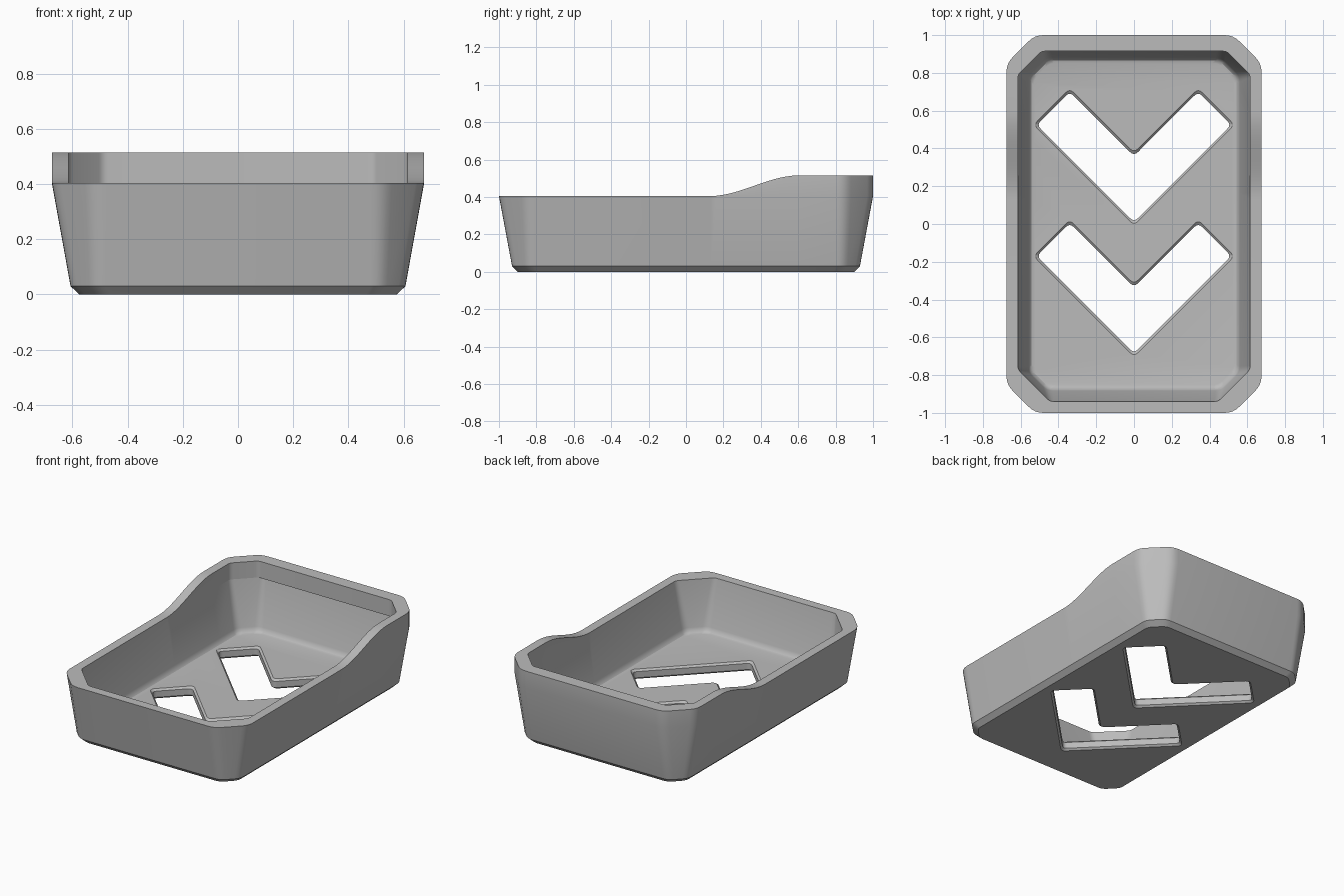
import bpy, bmesh, math
from mathutils import Vector

if "Cube" in bpy.data.objects:
    bpy.data.objects.remove(bpy.data.objects["Cube"], do_unlink=True)

RIM, RISE, FLOOR = 0.405, 0.11, 0.065

grey = bpy.data.materials.new("light grey")
grey.use_nodes = True
grey.diffuse_color = (0.5, 0.5, 0.5, 1)
grey.node_tree.nodes["Principled BSDF"].inputs["Base Color"].default_value = (0.5, 0.5, 0.5, 1)


def round_corners(points, d, steps=4):
    """Replace each corner by a short curve reaching d along both edges."""
    out = []
    for i, p in enumerate(points):
        a = p + (points[i - 1] - p).normalized() * d
        b = p + (points[(i + 1) % len(points)] - p).normalized() * d
        for k in range(steps + 1):
            t = k / steps
            out.append(a * (1 - t) ** 2 + p * 2 * t * (1 - t) + b * t * t)
    return out


def rise(y):
    t = min(max((y - 0.13) / 0.47, 0), 1)
    return RISE * t * t * (3 - 2 * t)


def tray_ring(hx, front, back, cut_f, cut_b, d, z, raised=False):
    """Cut-corner rectangle, with extra points along the sides for the sweep."""
    half = [Vector(p) for p in ((hx - cut_f, front), (hx, front + cut_f),
                                (hx, back - cut_b), (hx - cut_b, back))]
    mirrored = [Vector((-p.x, p.y)) for p in reversed(half)]
    pts = round_corners(half + mirrored, d)
    side = [Vector((hx, 0.13 + 0.47 * i / 14)) for i in range(15)]
    n = len(pts) // 4
    pts = (pts[:n] + side + pts[n:3 * n]
           + [Vector((-p.x, p.y)) for p in reversed(side)] + pts[3 * n:])
    return [(p.x, p.y, z + (rise(p.y) if raised else 0)) for p in pts]


def loft(name, rings):
    """Closed solid skinned through a list of equal rings."""
    bm = bmesh.new()
    loops = [[bm.verts.new(p) for p in ring] for ring in rings]
    for a, b in zip(loops, loops[1:]):
        for i in range(len(a)):
            j = (i + 1) % len(a)
            bm.faces.new((a[i], a[j], b[j], b[i]))
    bm.faces.new(loops[0])
    bm.faces.new(loops[-1])
    bmesh.ops.remove_doubles(bm, verts=bm.verts, dist=1e-5)
    bmesh.ops.recalc_face_normals(bm, faces=bm.faces)
    mesh = bpy.data.meshes.new(name)
    bm.to_mesh(mesh)
    bm.free()
    mesh.materials.append(grey)
    obj = bpy.data.objects.new(name, mesh)
    bpy.context.collection.objects.link(obj)
    return obj


# Tray shell: outer wall, rim, back lip, cavity wall, floor fillet
tray = loft("tray", [
    tray_ring(0.575, -0.90, 0.90, 0.08, 0.08, 0.03, 0),
    tray_ring(0.607, -0.93, 0.93, 0.09, 0.09, 0.035, 0.03),
    tray_ring(0.675, -1, 1, 0.15, 0.15, 0.045, RIM),
    tray_ring(0.675, -1, 1, 0.15, 0.15, 0.045, RIM, True),
    tray_ring(0.615, -0.94, 0.915, 0.17, 0.125, 0.02, RIM, True),
    tray_ring(0.615, -0.94, 0.915, 0.17, 0.125, 0.02, RIM),
    tray_ring(0.615, -0.94, 0.94, 0.17, 0.145, 0.02, RIM),
    tray_ring(0.560, -0.883, 0.883, 0.10, 0.10, 0.03, 0.10),
    tray_ring(0.553, -0.875, 0.875, 0.095, 0.095, 0.03, 0.08),
    tray_ring(0.543, -0.865, 0.865, 0.09, 0.09, 0.03, 0.069),
    tray_ring(0.530, -0.852, 0.852, 0.085, 0.085, 0.03, FLOOR),
])


def chevron_ring(y, grow, z):
    """Chevron outline, widened by grow on every edge."""
    g = grow * math.sqrt(2)
    right = [(0, 0.01 - g), (0.515 + g, 0.525), (0.34, 0.70 + g), (0, 0.36 + g)]
    left = [(-right[2][0], right[2][1]), (-right[1][0], right[1][1])]
    pts = round_corners([Vector(p) for p in right + left], 0.03)
    return [(p.x, p.y + y, z) for p in pts]


# Chevron drain slots, chamfered above and below
bpy.context.view_layer.objects.active = tray
BEVEL = 0.012
for y in (0, -0.695):
    cutter = loft("chevron_cutter", [
        chevron_ring(y, 2 * BEVEL, -BEVEL),
        chevron_ring(y, 0, BEVEL),
        chevron_ring(y, 0, FLOOR - BEVEL),
        chevron_ring(y, 2 * BEVEL, FLOOR + BEVEL)])
    cutter.hide_render = True
    mod = tray.modifiers.new("slot", "BOOLEAN")
    mod.operation = "DIFFERENCE"
    mod.solver = "EXACT"
    mod.object = cutter
    bpy.ops.object.modifier_apply(modifier=mod.name)
    bpy.data.objects.remove(cutter, do_unlink=True)

bpy.ops.object.select_all(action="DESELECT")
tray.select_set(True)
bpy.ops.object.shade_smooth_by_angle(angle=math.radians(30))
